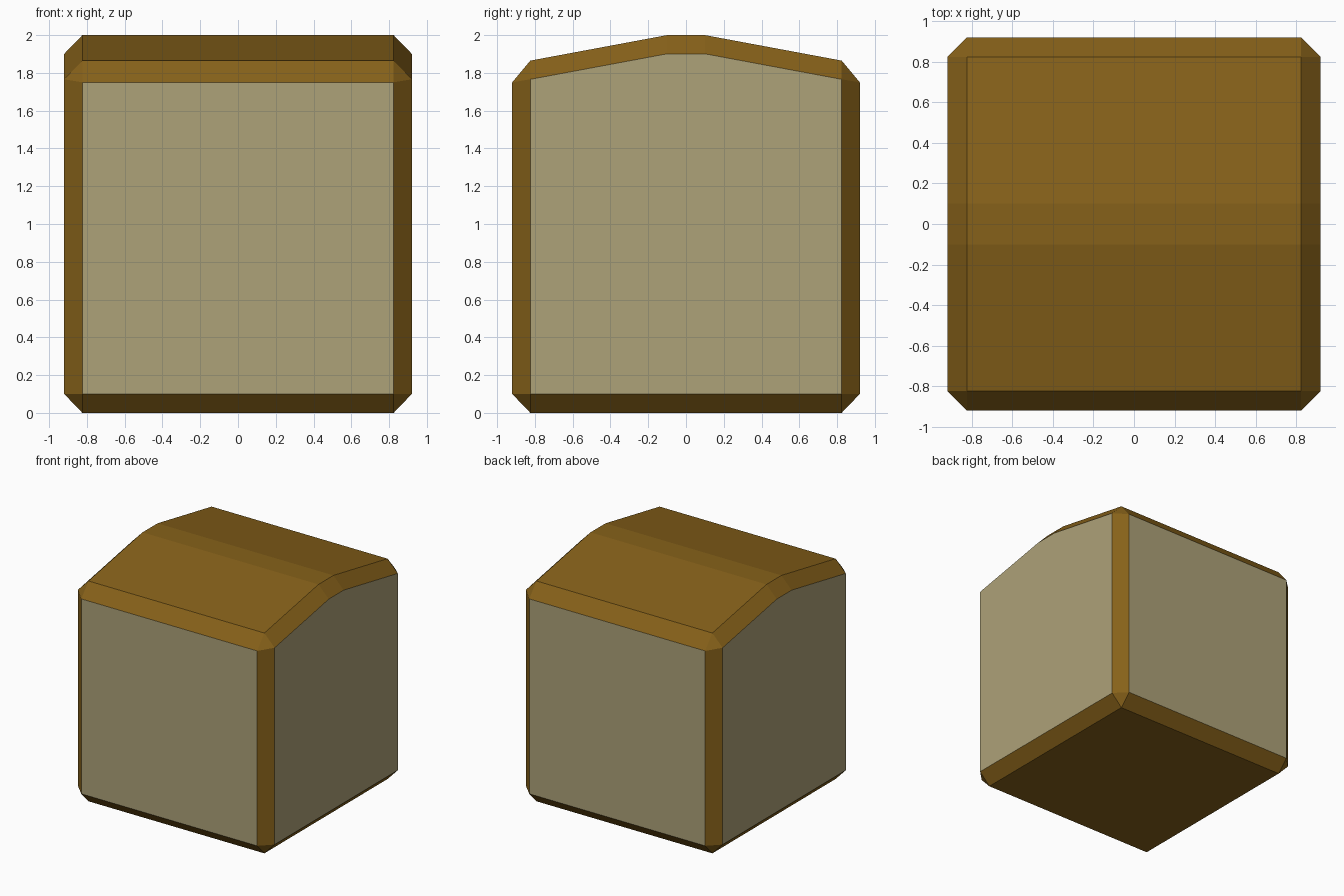
import bpy, bmesh

if "Cube" in bpy.data.objects:
    bpy.data.objects.remove(bpy.data.objects["Cube"])

OUT, IN = 0.92, 0.824   # outer half-width, half-width inside the chamfer
RIDGE = 0.1             # half-width of the flat roof ridge


def material(name, color):
    m = bpy.data.materials.new(name)
    m.diffuse_color = color
    m.use_nodes = True
    m.node_tree.nodes["Principled BSDF"].inputs["Base Color"].default_value = m.diffuse_color
    return m


bm = bmesh.new()
for sx in (-1, 1):
    for sy in (-1, 1):
        # Front and back panels, side panels, base and roof corners
        for x, y, z in (
            (IN, OUT, 0.1), (IN, OUT, 1.75),
            (OUT, IN, 0.1), (OUT, IN, 1.766), (OUT, RIDGE, 1.901),
            (IN, IN, 0.0), (IN, IN, 1.865), (IN, RIDGE, 2.0),
        ):
            bm.verts.new((sx * x, sy * y, z))

# Chamfers close up as the hull between the panels
bmesh.ops.convex_hull(bm, input=bm.verts[:])
bmesh.ops.dissolve_limit(bm, angle_limit=0.02, verts=bm.verts[:], edges=bm.edges[:])
bmesh.ops.recalc_face_normals(bm, faces=bm.faces[:])

# Pale wall panels, brown frame, roof and base
for f in bm.faces:
    f.normal_update()
    f.material_index = int(max(abs(f.normal.x), abs(f.normal.y)) > 0.99)
    f.smooth = False

mesh = bpy.data.meshes.new("house_block")
bm.to_mesh(mesh)
bm.free()
mesh.materials.append(material("brown_frame", (0.24, 0.12, 0.01, 1)))
mesh.materials.append(material("pale_panel", (0.42, 0.36, 0.19, 1)))
bpy.context.collection.objects.link(bpy.data.objects.new("house_block", mesh))
